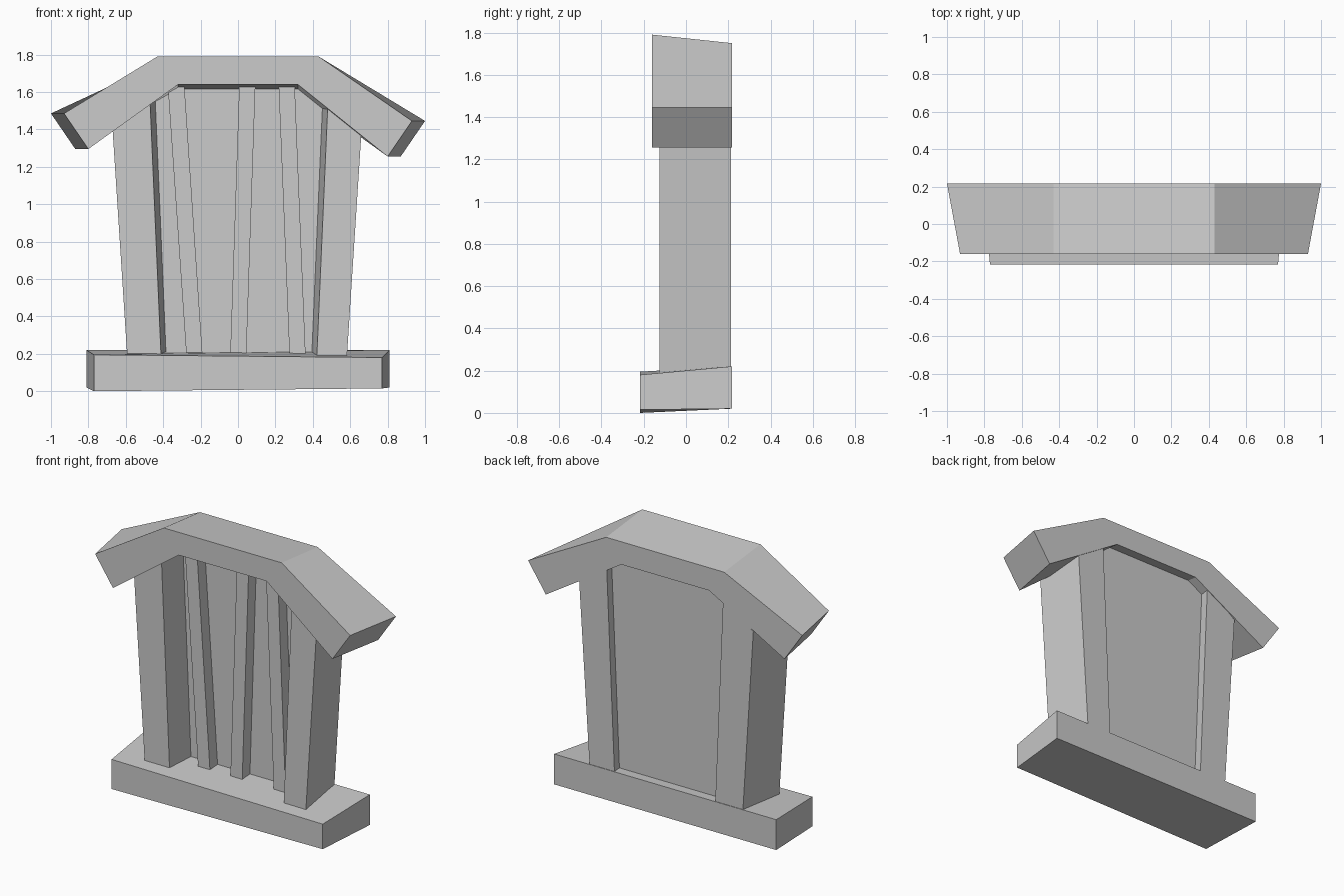
import bpy
import bmesh

cube = bpy.data.objects.get("Cube")
if cube:
    bpy.data.objects.remove(cube, do_unlink=True)

stone = bpy.data.materials.new("grey_stone")
stone.use_nodes = True
stone.diffuse_color = (0.6, 0.6, 0.6, 1)
shader = stone.node_tree.nodes["Principled BSDF"]
shader.inputs["Base Color"].default_value = stone.diffuse_color

BACK = 0.217
SINK = 0.15  # height inside the sill where the uprights start
KNEE, CEILING = 0.32, 1.64  # inner bend of the hood


def loft(name, front_y, front_outline, back_y, back_outline):
    """Solid between two matching outlines of (x, z) points."""
    bm = bmesh.new()
    front = [bm.verts.new((x, front_y, z)) for x, z in front_outline]
    back = [bm.verts.new((x, back_y, z)) for x, z in back_outline]
    bm.faces.new(front)
    bm.faces.new(reversed(back))
    for i in range(len(front)):
        bm.faces.new((front[i], front[i - 1], back[i - 1], back[i]))
    bmesh.ops.recalc_face_normals(bm, faces=bm.faces)
    mesh = bpy.data.meshes.new(name)
    bm.to_mesh(mesh)
    bm.free()
    mesh.materials.append(stone)
    bpy.context.collection.objects.link(bpy.data.objects.new(name, mesh))


def ceiling_at(x):
    """Height of the hood's underside above a point of the wall."""
    slope = 0.78 if x > 0 else 0.74
    return CEILING - slope * max(abs(x) - KNEE, 0)


def sill_outline(half_width, lift, height, crook):
    """Sill section whose right-hand end is slightly thinner."""
    left, right = -half_width, half_width
    return [(left, lift), (right, lift + crook),
            (right, height - crook), (left, height)]


def hood_outline(flare, drop, tilt=0.02):
    """Bent beam; its ends flare sideways and its middle drops."""
    def half(side):
        return [(side * KNEE, CEILING - drop),
                (side * (0.8 + flare), 1.275 - side * tilt),
                (side * (0.93 + flare), 1.465 - side * tilt),
                (side * 0.43, 1.79 - drop)]
    return half(1) + half(-1)[::-1]


def post_outline(side, foot, head, width):
    """Leaning post cut off along the underside of the hood."""
    splay = width + 0.02
    head_inner = side * (head - splay / 2)
    head_outer = side * (head + splay / 2)
    return [(side * (foot - width / 2), SINK),
            (side * (foot + width / 2), SINK),
            (head_outer, ceiling_at(head_outer) + 0.01),
            (head_inner, ceiling_at(head_inner) + 0.01)]


# Crooked sill and overhanging hood
loft("sill", -BACK, sill_outline(0.77, 0, 0.195, 0.015),
     BACK, sill_outline(0.81, 0.02, 0.22, 0))
loft("hood", -0.16, hood_outline(flare=0, drop=0),
     BACK, hood_outline(flare=0.07, drop=0.04))

# Side posts, turned inwards towards the back
for name, side, width in (("left_post", 1, 0.16), ("right_post", -1, 0.18)):
    loft(name, -0.125, post_outline(side, 0.5, 0.57, width),
         0.213, post_outline(side, 0.46, 0.53, width + 0.02))

# Recessed panel that fills the opening up to the hood
panel = [(-0.42, SINK), (0.42, SINK)]
panel += [(x, ceiling_at(x)) for x in (0.46, KNEE, -KNEE, -0.46)]
loft("panel", 0.06, panel, BACK - 0.07, panel)

# Fanned slats standing against the panel
for name, foot, head in (("right_slat", -0.23, -0.33),
                         ("middle_slat", 0, 0.05),
                         ("left_slat", 0.32, 0.26)):
    half = 0.043
    slat = [(foot - half, SINK), (foot + half, SINK),
            (head + half, ceiling_at(head + half)),
            (head - half, ceiling_at(head - half))]
    loft(name, -0.02, slat, 0.08, slat)
